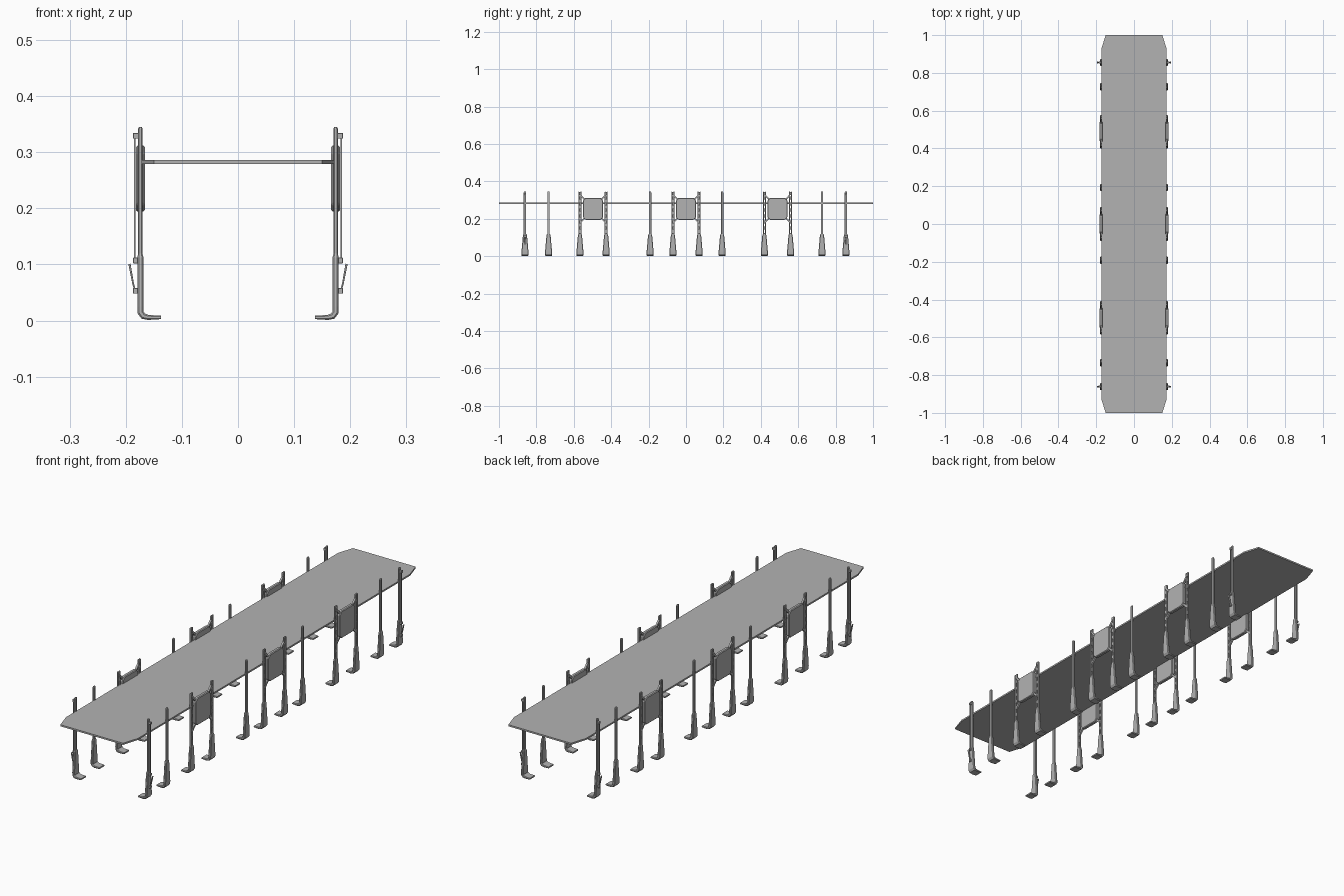
import bpy, bmesh
from mathutils import Vector

if "Cube" in bpy.data.objects:
    bpy.data.objects.remove(bpy.data.objects["Cube"])

X = 0.174                       # post line
PANELS = (-0.497, 0.0, 0.489)
PANEL_POSTS = [c + d for c in PANELS for d in (-0.07, 0.07)]
PLAIN_POSTS = (-0.861, -0.735, -0.192, 0.193, 0.727, 0.855)
END_POSTS = (-0.861, 0.855)

grey = bpy.data.materials.new("dark_grey")
grey.diffuse_color = (0.45, 0.45, 0.45, 1)
grey.use_nodes = True
grey.node_tree.nodes["Principled BSDF"].inputs["Base Color"].default_value = grey.diffuse_color


def finish(name, bm, mirror=True, bevel=0):
    bmesh.ops.recalc_face_normals(bm, faces=bm.faces)
    me = bpy.data.meshes.new(name)
    bm.to_mesh(me)
    bm.free()
    me.materials.append(grey)
    ob = bpy.data.objects.new(name, me)
    bpy.context.collection.objects.link(ob)
    if bevel:
        m = ob.modifiers.new("bevel", 'BEVEL')
        m.width, m.segments = bevel, 1
    if mirror:
        ob.modifiers.new("mirror", 'MIRROR')
    return ob


def sweep(bm, y, stations):
    """Loft chamfered rectangles along (x, z, width, thickness) stations."""
    pts = [Vector((s[0], 0, s[1])) for s in stations]
    rings = []
    for i, (x, z, w, t) in enumerate(stations):
        tan = (pts[min(i + 1, len(pts) - 1)] - pts[max(i - 1, 0)]).normalized()
        n = Vector((-tan.z, 0, tan.x))
        c = min(w, t) * 0.25
        a, b = w / 2, t / 2
        sec = [(-a + c, -b), (a - c, -b), (a, -b + c), (a, b - c),
               (a - c, b), (-a + c, b), (-a, b - c), (-a, -b + c)]
        rings.append([bm.verts.new(pts[i] + Vector((0, y + u, 0)) + n * v) for u, v in sec])
    for r, s in zip(rings, rings[1:]):
        for k in range(8):
            bm.faces.new((r[k], r[(k + 1) % 8], s[(k + 1) % 8], s[k]))
    bm.faces.new(rings[0])
    bm.faces.new(rings[-1])


def prism(bm, outline, axis, lo, hi):
    """Extrude a 2D outline along axis 0 (x) or 2 (z)."""
    put = lambda p, h: (h, p[0], p[1]) if axis == 0 else (p[0], p[1], h)
    f = bm.faces.new([bm.verts.new(put(p, lo)) for p in outline])
    ext = bmesh.ops.extrude_face_region(bm, geom=[f])
    d = Vector((hi - lo, 0, 0)) if axis == 0 else Vector((0, 0, hi - lo))
    bmesh.ops.translate(bm, vec=d, verts=[v for v in ext['geom'] if isinstance(v, bmesh.types.BMVert)])


def box(bm, x0, x1, y0, y1, z0, z1):
    prism(bm, [(x0, y0), (x1, y0), (x1, y1), (x0, y1)], 2, z0, z1)


# long deck with clipped corners
bm = bmesh.new()
prism(bm, [(-0.15, -1), (0.15, -1), (0.172, -0.93), (0.172, 0.93),
           (0.15, 1), (-0.15, 1), (-0.172, 0.93), (-0.172, -0.93)], 2, 0.279, 0.286)
finish("deck", bm, mirror=False)

# tapered lower legs with inward feet
bm = bmesh.new()
for y in list(PLAIN_POSTS) + PANEL_POSTS:
    sweep(bm, y, [(0.137, 0.0055, 0.036, 0.006), (0.160, 0.0055, 0.037, 0.009),
                  (0.169, 0.008, 0.038, 0.011), (0.1735, 0.014, 0.038, 0.011),
                  (X, 0.025, 0.037, 0.011), (X, 0.112, 0.022, 0.011),
                  (X, 0.119, 0.015, 0.008)])
finish("lower_legs", bm)

# slim upper posts
bm = bmesh.new()
for y in PLAIN_POSTS:
    sweep(bm, y, [(X, 0.11, 0.013, 0.008), (X, 0.341, 0.013, 0.008), (X, 0.345, 0.009, 0.005)])
finish("upper_posts", bm)

# slotted posts beside the panels
bm = bmesh.new()
for y in PANEL_POSTS:
    for d in (-0.0055, 0.0055):
        sweep(bm, y + d, [(X, 0.11, 0.005, 0.008), (X, 0.342, 0.005, 0.008), (X, 0.345, 0.003, 0.005)])
    for z in (0.115, 0.15, 0.182, 0.214, 0.246, 0.278, 0.31, 0.336):
        box(bm, X - 0.003, X + 0.003, y - 0.006, y + 0.006, z - 0.008, z + 0.008)
finish("slotted_posts", bm)

# side panels with clipped corners
bm = bmesh.new()
for c in PANELS:
    a, k, lo, hi = 0.053, 0.013, 0.194, 0.312
    prism(bm, [(c - a + k, lo), (c + a - k, lo), (c + a, lo + k), (c + a, hi - k),
               (c + a - k, hi), (c - a + k, hi), (c - a, hi - k), (c - a, lo + k)], 0, X - 0.008, X + 0.008)
finish("side_panels", bm, bevel=0.003)

# diagonal arms joining panels to posts
bm = bmesh.new()
for c in PANELS:
    for s in (-1, 1):
        for z0, z1 in ((0.300, 0.328), (0.206, 0.180)):
            prism(bm, [(c + s * 0.042, z0 - 0.006), (c + s * 0.068, z1 - 0.006),
                       (c + s * 0.068, z1 + 0.006), (c + s * 0.042, z0 + 0.006)], 0, X - 0.004, X + 0.004)
finish("panel_arms", bm)

# outer rods, tabs and slanted levers on the end posts
bm = bmesh.new()
for y in END_POSTS:
    sweep(bm, y, [(0.184, 0.105, 0.005, 0.003), (0.184, 0.332, 0.005, 0.003)])
    sweep(bm, y, [(0.183, 0.052, 0.007, 0.003), (0.187, 0.066, 0.007, 0.003),
                  (0.1935, 0.101, 0.009, 0.004)])
    for z in (0.053, 0.107, 0.329):
        box(bm, X + 0.002, 0.187, y - 0.005, y + 0.005, z - 0.005, z + 0.005)
finish("end_post_handles", bm, bevel=0.0015)
